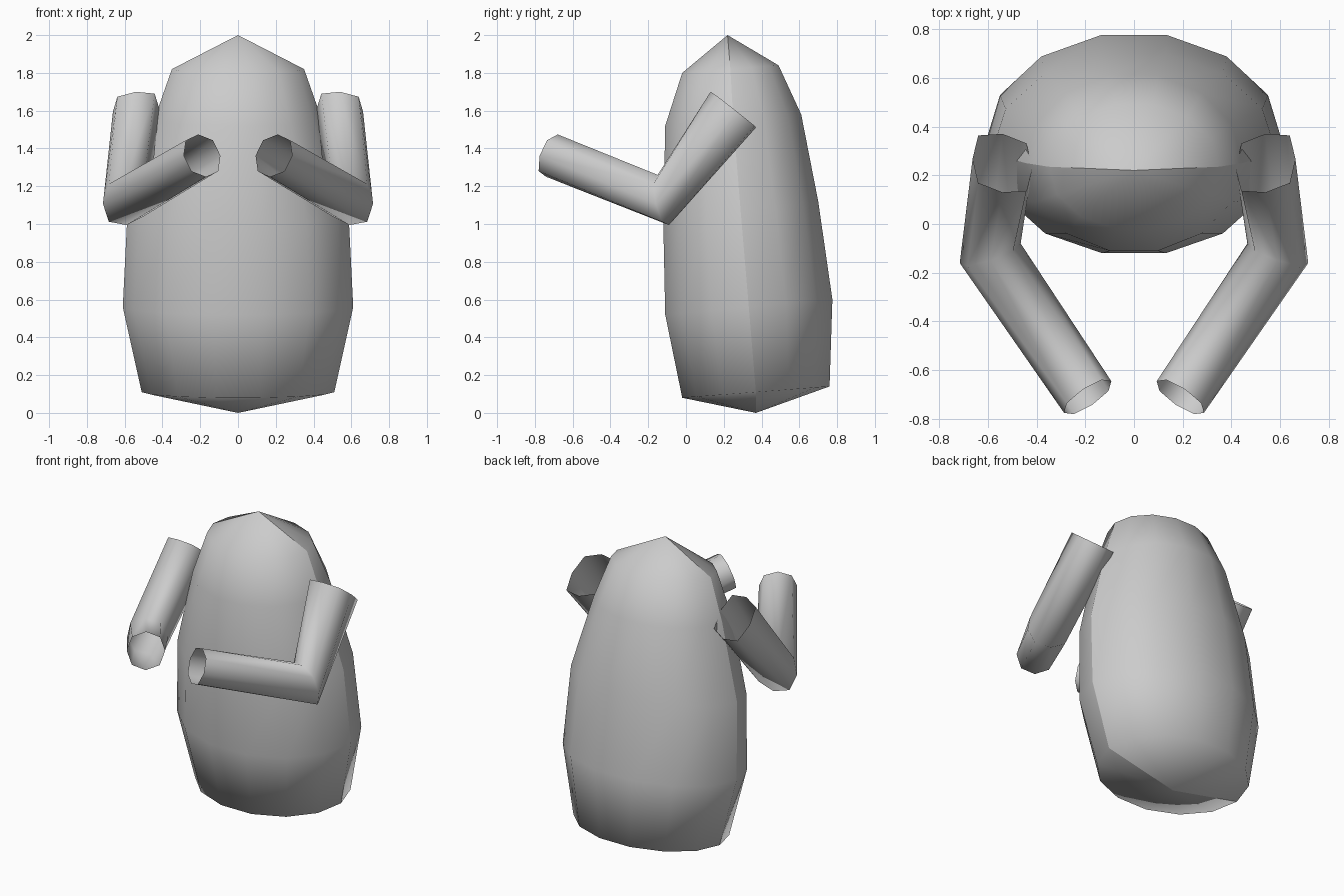
import bpy, math
from mathutils import Vector

if "Cube" in bpy.data.objects:
    bpy.data.objects.remove(bpy.data.objects["Cube"])


def make_object(name, verts, faces):
    mesh = bpy.data.meshes.new(name)
    mesh.from_pydata(verts, [], faces)
    mesh.update()
    mesh.shade_smooth()
    obj = bpy.data.objects.new(name, mesh)
    bpy.context.collection.objects.link(obj)
    return obj


def bridge(rings, n):
    return [(r * n + i, r * n + (i + 1) % n, (r + 1) * n + (i + 1) % n, (r + 1) * n + i)
            for r in range(rings - 1) for i in range(n)]


# Body: tilted 14-sided elliptical rings closed by a point at each end
N = 14
# half width, front (y, z), back (y, z)
body_rings = [
    (0.51, (-0.02, 0.08), (0.76, 0.14)),
    (0.61, (-0.11, 0.52), (0.775, 0.60)),
    (0.585, (-0.12, 1.00), (0.70, 1.12)),
    (0.445, (-0.11, 1.52), (0.61, 1.58)),
    (0.35, (-0.02, 1.80), (0.49, 1.84)),
]
verts = []
for hw, front, back in body_rings:
    f, b = Vector((0, *front)), Vector((0, *back))
    mid = (f + b) / 2
    half = (b - f) / 2 / math.cos(math.pi / N)
    for i in range(N):
        a = 2 * math.pi * i / N
        verts.append(mid + half * math.sin(a) + Vector((hw * math.cos(a), 0, 0)))
faces = bridge(len(body_rings), N)
bottom, top = len(verts), len(verts) + 1
verts += [Vector((0, 0.37, 0)), Vector((0, 0.22, 2.0))]
last = (len(body_rings) - 1) * N
for i in range(N):
    j = (i + 1) % N
    faces.append((j, i, bottom))
    faces.append((last + i, last + j, top))
body = make_object("body", verts, faces)

# Side seam between the front and back halves
for e in body.data.edges:
    if all(v in (bottom, top) or v % N in (0, N // 2) for v in e.vertices):
        e.use_edge_sharp = True

# Arms: open eight-sided sleeves, shoulder - elbow - hand, mirrored
# centre, outward axis, upward axis, diagonal factor
arm_rings = [
    ((0.54, 0.25, 1.605), (0.122, 0.02, -0.01), (0, -0.12, 0.095), 0.81),
    ((0.59, -0.12, 1.127), (0.125, -0.04, -0.02), (0, -0.03, 0.133), 0.75),
    ((0.19, -0.71, 1.362), (0.097, -0.065, 0), (0.02, 0.031, 0.112), 0.73),
]
verts = []
for c, out, up, diag in arm_rings:
    for i in range(8):
        a = math.pi * i / 4
        k = diag / math.sqrt(0.5) if i % 2 else 1
        verts.append(Vector(c) + Vector(out) * math.cos(a) * k + Vector(up) * math.sin(a) * k)
faces = [f[::-1] for f in bridge(3, 8)]
# Outward direction check on the first side face
arm = make_object("arm", verts, faces)
p = arm.data.polygons[0]
axis_mid = (Vector(arm_rings[0][0]) + Vector(arm_rings[1][0])) / 2
if p.normal.dot(p.center - axis_mid) < 0:
    arm.data.flip_normals()
mirror = arm.modifiers.new("mirror", 'MIRROR')
mirror.use_axis[0] = True
mirror.use_mirror_merge = False
